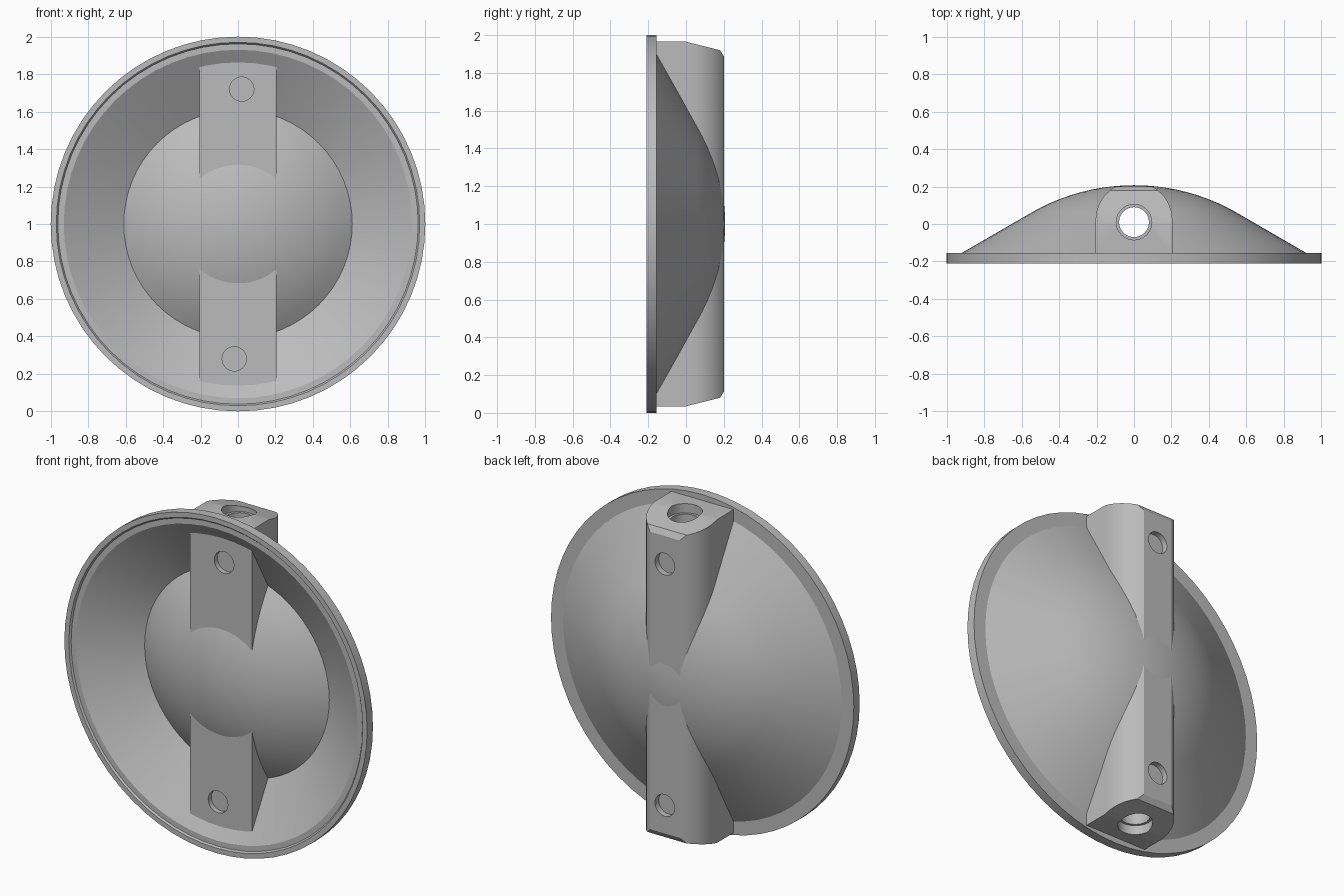
import bpy
import bmesh
from math import sin, cos, pi, radians, asin
from mathutils import Matrix, Vector

default = bpy.data.objects.get("Cube")
if default:
    bpy.data.objects.remove(default, do_unlink=True)

CENTRE = Vector((0, 0, 1))

grey = bpy.data.materials.new("plain grey")
grey.use_nodes = True
grey.diffuse_color = (0.5, 0.5, 0.5, 1)
for node in grey.node_tree.nodes:
    if node.type == "BSDF_PRINCIPLED":
        node.inputs["Base Color"].default_value = (0.5, 0.5, 0.5, 1)


def make_object(name, bm):
    bmesh.ops.recalc_face_normals(bm, faces=bm.faces)
    mesh = bpy.data.meshes.new(name)
    bm.to_mesh(mesh)
    bm.free()
    mesh.materials.append(grey)
    obj = bpy.data.objects.new(name, mesh)
    bpy.context.collection.objects.link(obj)
    return obj


def cylinder(name, radius, start, end, sides=24):
    start, end = Vector(start), Vector(end)
    axis = end - start
    turn = axis.to_track_quat("Z", "Y").to_matrix().to_4x4()
    bm = bmesh.new()
    bmesh.ops.create_cone(bm, cap_ends=True, segments=sides, radius1=radius, radius2=radius,
                          depth=axis.length,
                          matrix=Matrix.Translation((start + end) / 2) @ turn)
    obj = make_object(name, bm)
    obj.hide_render = True
    return obj


def cut(obj, cutters):
    for cutter in cutters:
        mod = obj.modifiers.new("cut", "BOOLEAN")
        mod.operation = "DIFFERENCE"
        mod.solver = "EXACT"
        mod.object = cutter
    bpy.context.view_layer.update()
    graph = bpy.context.evaluated_depsgraph_get()
    mesh = bpy.data.meshes.new_from_object(obj.evaluated_get(graph))
    obj.modifiers.clear()
    obj.data = mesh


# Dish: back dome and cone, stepped rim, front cone and central bulge
def arc(apex, radius, edge, sign, steps=10):
    full = asin(edge / radius)
    return [(radius * sin(full * i / steps), apex - sign * radius * (1 - cos(full * i / steps)))
            for i in range(steps + 1)]


back = arc(0.207, 1.1, 0.55, 1)
front = arc(-0.21, 1.03, 0.61, -1)
rim = [(0.92, -0.155), (1, -0.155), (1, -0.21), (0.97, -0.21), (0.962, -0.2), (0.93, -0.2)]
profile = back + rim + front[::-1]

bm = bmesh.new()
verts = [bm.verts.new((r, y, 1)) for r, y in profile]
edges = [bm.edges.new(pair) for pair in zip(verts, verts[1:])]
bmesh.ops.spin(bm, geom=verts + edges, cent=CENTRE, axis=(0, 1, 0), angle=2 * pi,
               steps=64, use_merge=False, use_duplicate=False)
bmesh.ops.remove_doubles(bm, verts=bm.verts, dist=0.0005)
dish = make_object("dish", bm)

# Spine: upright bar with a rounded back, flattened at its rearmost
HALF, FRONT, REAR, END = 0.205, -0.16, 0.2, 0.965
flat = asin((REAR - 0.02) / HALF)
outline = [(HALF, FRONT)]
outline += [(HALF * cos(flat * i / 8), 0.02 + HALF * sin(flat * i / 8)) for i in range(9)]
outline += [(-x, y) for x, y in outline[::-1]]
bm = bmesh.new()
base = bm.faces.new([bm.verts.new((x, y, 1 - END)) for x, y in outline])
grown = bmesh.ops.extrude_face_region(bm, geom=[base])
bmesh.ops.translate(bm, vec=(0, 0, 2 * END),
                    verts=[g for g in grown["geom"] if isinstance(g, bmesh.types.BMVert)])
bmesh.ops.recalc_face_normals(bm, faces=bm.faces)

# Sloped ends of the spine
for side in (1, -1):
    for y, z, normal in ((0, END, (0, 0.045, 0.18)), (0.18, 0.92, (0, 0.04, 0.025))):
        result = bmesh.ops.bisect_plane(
            bm, geom=bm.verts[:] + bm.edges[:] + bm.faces[:], dist=0.00001,
            plane_co=(0, y, 1 + side * z),
            plane_no=(0, normal[1], side * normal[2]), clear_outer=True)
        rims = [g for g in result["geom_cut"] if isinstance(g, bmesh.types.BMEdge)]
        bmesh.ops.edgeloop_fill(bm, edges=rims)
spine = make_object("spine", bm)

# Bore through the whole length, wider mouths, shallow round recesses
bore = cylinder("bore_cutter", 0.08, (0, 0.01, -0.5), (0, 0.01, 2.5))
details = []
for side in (1, -1):
    details.append(cylinder("mouth_cutter", 0.095, (0, 0.01, 1 + side * 0.91),
                            (0, 0.01, 1 + side * 1.2)))
    z = 1 + side * 0.72
    details.append(cylinder("front_recess_cutter", 0.065, (side * 0.02, -0.4, z),
                            (side * 0.02, FRONT + 0.03, z)))
    details.append(cylinder("back_recess_cutter", 0.065, (0, 0.4, z), (0, REAR - 0.035, z)))
cut(dish, [bore])
cut(spine, [bore] + details)
for cutter in [bore] + details:
    bpy.data.objects.remove(cutter, do_unlink=True)

# Smooth shading with crisp edges
for obj in (dish, spine):
    bpy.ops.object.select_all(action="DESELECT")
    obj.select_set(True)
    bpy.context.view_layer.objects.active = obj
    bpy.ops.object.shade_smooth_by_angle(angle=radians(25))
